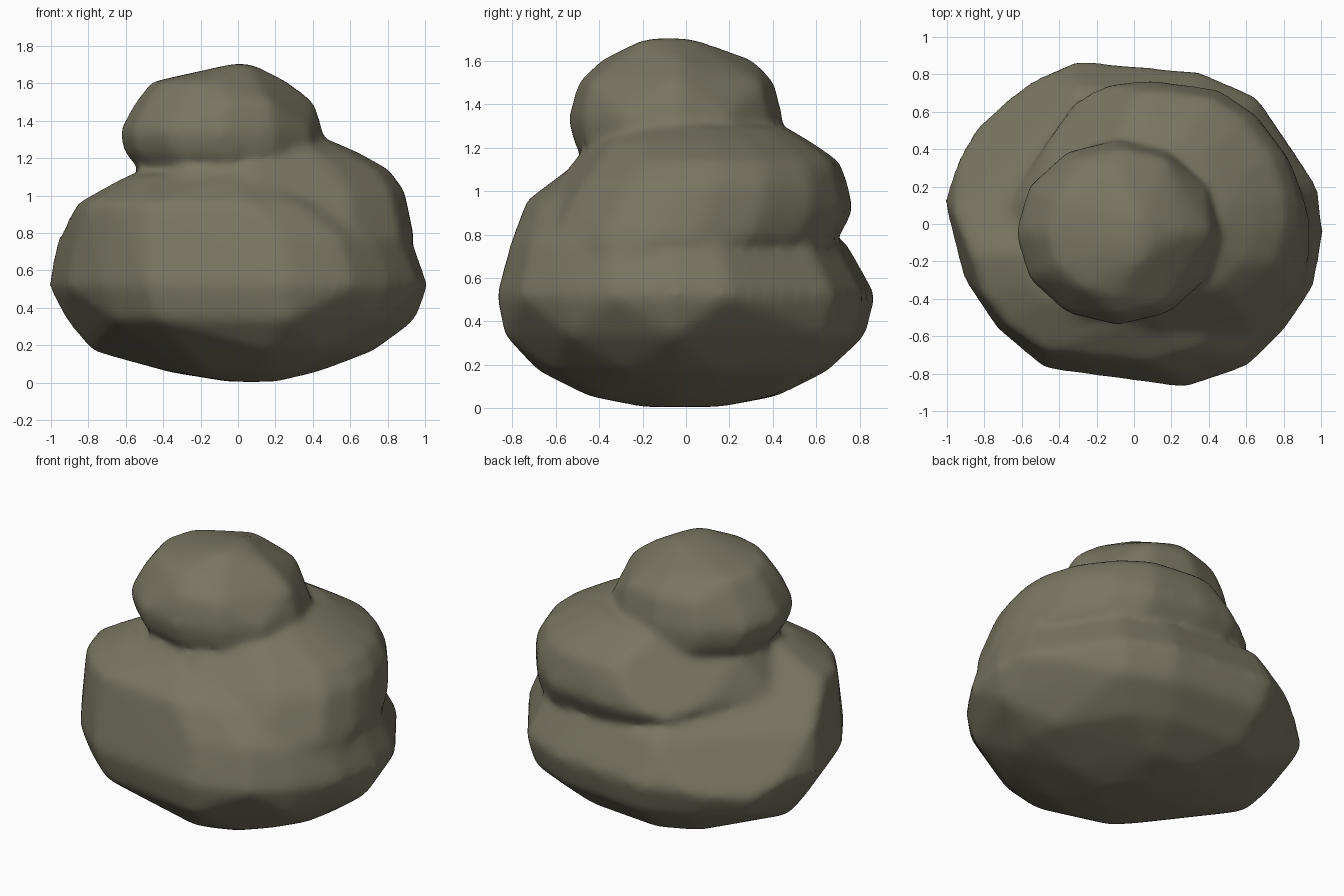
import bpy, bmesh, math, random
from mathutils import Vector

if "Cube" in bpy.data.objects:
    bpy.data.objects.remove(bpy.data.objects["Cube"])
random.seed(4)

stone = bpy.data.materials.new("grey_brown_stone")
stone.use_nodes = True
stone.diffuse_color = (0.19, 0.178, 0.12, 1)
stone.node_tree.nodes["Principled BSDF"].inputs["Base Color"].default_value = stone.diffuse_color

# Plan outlines, stretched to the box of each ring
BROAD = [(-1, .12), (-.9, -.28), (-.72, -.55), (-.47, -.76), (.27, -.86), (.6, -.75), (.8, -.55),
         (.95, -.33), (1, -.05), (.97, .2), (.65, .67), (.35, .8), (-.3, .86), (-.6, .73), (-.87, .52)]
LEANING = [(-.3, .68), (-.1, .75), (.1, .765), (.45, .72), (.65, .58), (.82, .35), (.9, .1), (.9, -.1),
           (.83, -.33), (.6, -.54), (.1, -.68), (-.35, -.62), (-.65, -.3), (-.65, .1)]
ROUND = [(math.cos(i * math.tau / 12), math.sin(i * math.tau / 12)) for i in range(12)]


def add_boulder(rock, outline, rings, keep, chips=()):
    """Faceted convex boulder around rings of (z, x min, x max, y min, y max), less its chips."""
    us, vs = zip(*outline)
    widest = max(r[2] - r[1] for r in rings)
    part = bmesh.new()
    verts = []
    for z, x0, x1, y0, y1 in rings:
        for u, v in outline:
            s = (u - min(us)) / (max(us) - min(us))
            t = (v - min(vs)) / (max(vs) - min(vs))
            extreme = min(s, t) < .01 or max(s, t) > .99
            if extreme or x1 - x0 == widest or random.random() < keep:
                verts.append(part.verts.new(Vector((x0 + (x1 - x0) * s, y0 + (y1 - y0) * t, z))))
    hull = bmesh.ops.convex_hull(part, input=verts)
    unused = {v for v in hull["geom_interior"] + hull["geom_unused"] if isinstance(v, bmesh.types.BMVert)}
    bmesh.ops.delete(part, geom=list(unused), context="VERTS")
    # Chips are flat cuts: a direction and a distance from the origin
    for direction, distance in chips:
        normal = Vector(direction).normalized()
        bmesh.ops.bisect_plane(part, geom=part.verts[:] + part.edges[:] + part.faces[:],
                               plane_co=normal * distance, plane_no=normal, clear_outer=True)
        bmesh.ops.holes_fill(part, edges=[e for e in part.edges if e.is_boundary])
    bmesh.ops.recalc_face_normals(part, faces=part.faces)
    # Append to the boulders already in the rock
    joined = bmesh.new()
    joined.from_mesh(rock)
    part.to_mesh(rock)
    part.free()
    joined.from_mesh(rock)
    joined.to_mesh(rock)
    joined.free()


mesh = bpy.data.meshes.new("stacked_rock")
# Broad base boulder
add_boulder(mesh, BROAD, [
    (.015, -.05, .2, -.2, .16), (.065, -.36, .42, -.45, .42), (.18, -.78, .72, -.68, .65),
    (.34, -.91, .94, -.83, .82), (.52, -1.005, 1.005, -.865, .865), (.76, -.96, .92, -.8, .73),
    (.95, -.87, .6, -.73, .3), (1.1, -.6, .3, -.53, .2)], .7,
    [((-.57, .57, .59), 1.04), ((-.45, .45, .77), 1.05)])
# Middle boulder, leaning to the back left
add_boulder(mesh, LEANING, [
    (.65, -.6, .9, -.74, .3), (.78, -.64, .93, -.73, .69), (.91, -.67, .9, -.68, .76),
    (1.02, -.6, .88, -.6, .74), (1.13, -.52, .8, -.49, .7), (1.22, -.46, .64, -.44, .57),
    (1.29, -.3, .48, -.3, .45)], .8,
    [((-.57, .57, .59), 1.06)])
# Small top boulder
add_boulder(mesh, ROUND, [
    (1.12, -.5, .42, -.44, .4), (1.23, -.6, .45, -.515, .44), (1.34, -.63, .45, -.535, .44),
    (1.5, -.54, .4, -.49, .4), (1.6, -.46, .27, -.38, .3), (1.695, -.03, .07, -.19, .03)], .65)
mesh.materials.append(stone)
rock = bpy.data.objects.new("stacked_rock", mesh)
bpy.context.scene.collection.objects.link(rock)

# Fuse the boulders and wear down their edges
fuse = rock.modifiers.new("fuse", "REMESH")
fuse.mode = "VOXEL"
fuse.voxel_size = .025
fuse.use_smooth_shade = True
swell = rock.modifiers.new("swell", "DISPLACE")
swell.strength = .01
swell.mid_level = 0
wear = rock.modifiers.new("wear", "SMOOTH")
wear.factor = .5
wear.iterations = 14
